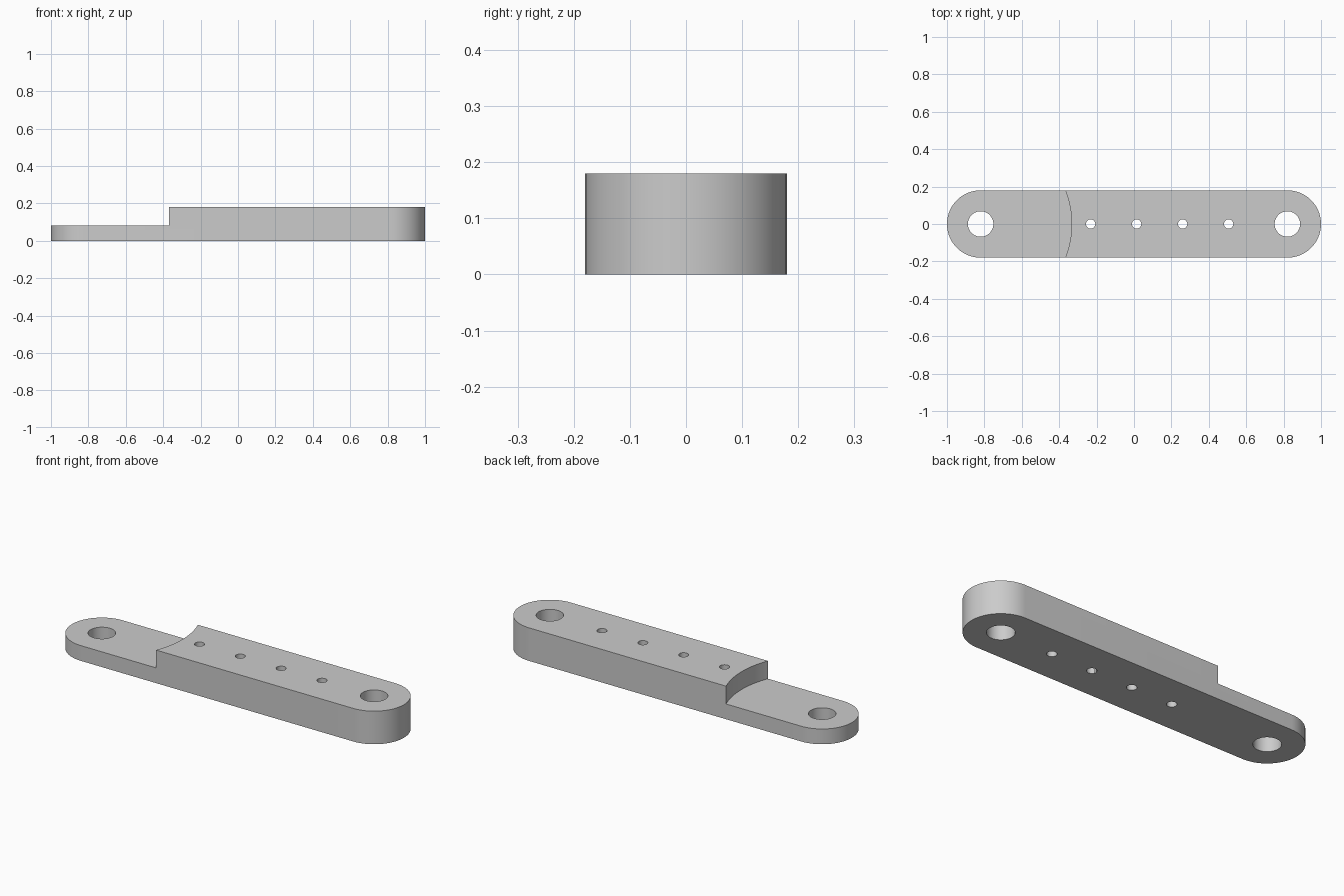
import bpy
import bmesh
from math import pi, cos, sin

cube = bpy.data.objects.get("Cube")
if cube:
    bpy.data.objects.remove(cube, do_unlink=True)

HEIGHT, TONGUE = 0.18, 0.083      # full thickness, thin end thickness
RADIUS, PIVOT = 0.18, 0.82        # rounded end radius, end hole position
STEP_RADIUS = 0.487               # curved shoulder around the thin end's hole

grey = bpy.data.materials.new("plain grey")
grey.use_nodes = True
colour = (0.6, 0.6, 0.6, 1)
grey.diffuse_color = colour
grey.node_tree.nodes["Principled BSDF"].inputs["Base Color"].default_value = colour


def arc(cx, r, start, sweep, steps):
    return [(cx + r * cos(start + sweep * i / steps),
             r * sin(start + sweep * i / steps)) for i in range(steps + 1)]


def prism(name, outline, z0, z1):
    """Extrude a closed outline between two heights."""
    bm = bmesh.new()
    base = bm.faces.new([bm.verts.new((x, y, z0)) for x, y in outline])
    out = bmesh.ops.extrude_face_region(bm, geom=[base])
    top = [v for v in out["geom"] if isinstance(v, bmesh.types.BMVert)]
    bmesh.ops.translate(bm, verts=top, vec=(0, 0, z1 - z0))
    bmesh.ops.recalc_face_normals(bm, faces=bm.faces[:])
    mesh = bpy.data.meshes.new(name)
    bm.to_mesh(mesh)
    bm.free()
    mesh.materials.append(grey)
    obj = bpy.data.objects.new(name, mesh)
    bpy.context.collection.objects.link(obj)
    return obj


def cut(target, x, r, z0, z1, steps):
    """Subtract an upright cylinder."""
    cutter = prism("cutter", arc(x, r, 0, 2 * pi, steps)[:-1], z0, z1)
    cutter.hide_render = True
    mod = target.modifiers.new("cut", "BOOLEAN")
    mod.operation, mod.solver, mod.object = "DIFFERENCE", "EXACT", cutter
    bpy.context.view_layer.objects.active = target
    bpy.ops.object.modifier_apply(modifier=mod.name)
    bpy.data.objects.remove(cutter, do_unlink=True)


# Bar with two rounded ends
bar = prism("link_bar",
            arc(PIVOT, RADIUS, -pi / 2, pi, 40) + arc(-PIVOT, RADIUS, pi / 2, pi, 40),
            0, HEIGHT)

# Thin end with its curved shoulder
cut(bar, -PIVOT, STEP_RADIUS, TONGUE, 0.5, 128)

# Pivot holes at the ends
for side in (-1, 1):
    cut(bar, side * PIVOT, 0.068, -0.2, 0.5, 48)

# Row of small holes
for i in range(4):
    cut(bar, -0.232 + 0.246 * i, 0.025, -0.2, 0.5, 32)

# Smooth curved walls, sharp rims
bpy.ops.object.select_all(action="DESELECT")
bar.select_set(True)
bpy.context.view_layer.objects.active = bar
bpy.ops.object.shade_smooth_by_angle(angle=pi / 6)
